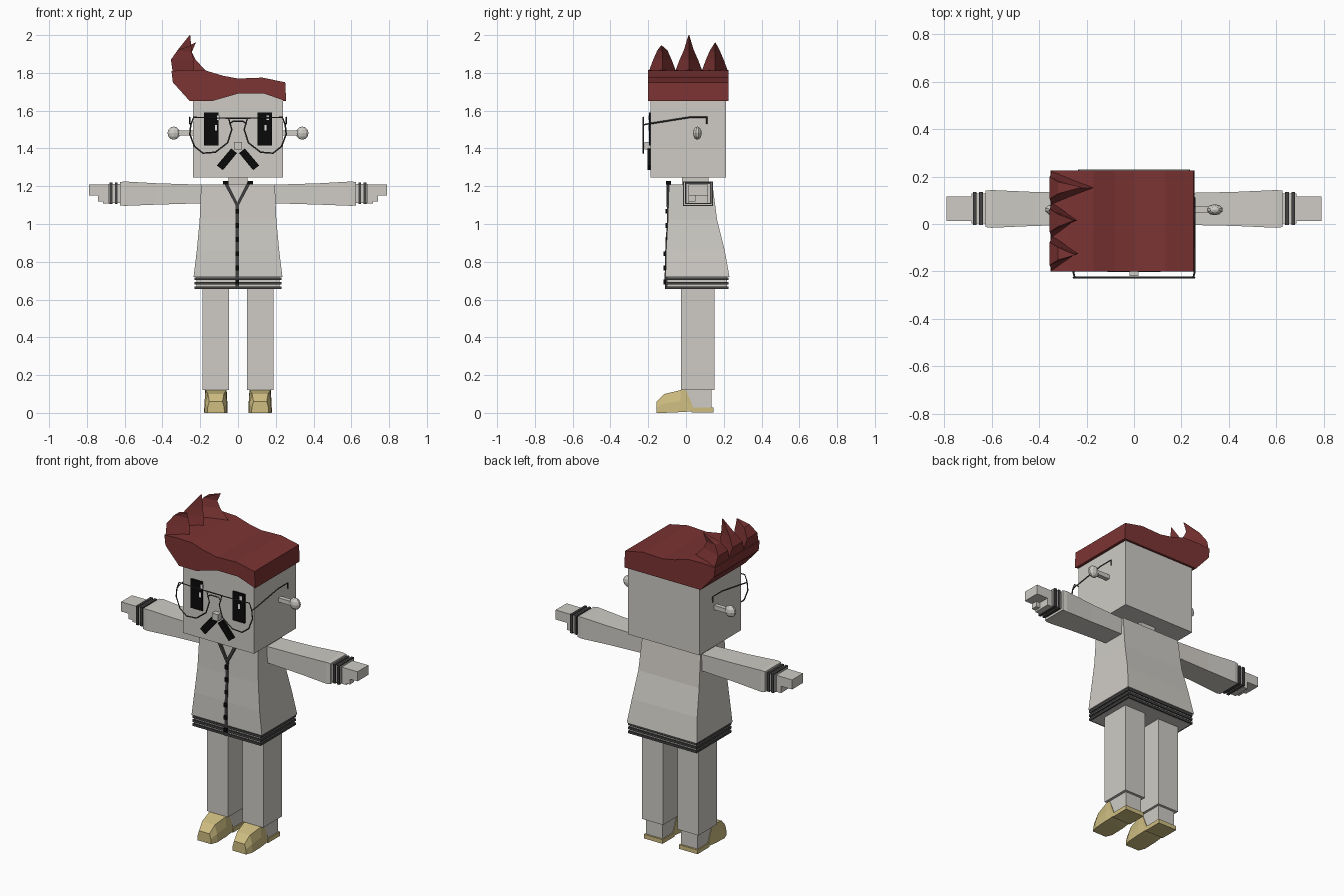
import bpy, bmesh
from mathutils import Vector

cube = bpy.data.objects.get("Cube")
if cube:
    bpy.data.objects.remove(cube, do_unlink=True)


def material(name, r, g, b):
    m = bpy.data.materials.new(name)
    m.use_nodes = True
    m.diffuse_color = (r, g, b, 1)
    m.node_tree.nodes["Principled BSDF"].inputs["Base Color"].default_value = (r, g, b, 1)
    return m


GREY = material("pale_grey", 0.62, 0.6, 0.56)
HAIR = material("dark_red", 0.2, 0.033, 0.033)
SHOE = material("tan", 0.62, 0.51, 0.22)
TRIM = material("charcoal", 0.055, 0.055, 0.055)
BLACK = material("black", 0.003, 0.003, 0.003)
WHITE = material("white", 0.8, 0.8, 0.8)


def add_mesh(name, bm, mat):
    bmesh.ops.recalc_face_normals(bm, faces=bm.faces)
    mesh = bpy.data.meshes.new(name)
    bm.to_mesh(mesh)
    bm.free()
    mesh.materials.append(mat)
    obj = bpy.data.objects.new(name, mesh)
    bpy.context.scene.collection.objects.link(obj)
    return obj


def loft(name, rings, mat):
    """Closed solid through equal-length rings of points."""
    bm = bmesh.new()
    loops = [[bm.verts.new(p) for p in ring] for ring in rings]
    n = len(loops[0])
    for a, b in zip(loops, loops[1:]):
        for i in range(n):
            j = (i + 1) % n
            bm.faces.new((a[i], a[j], b[j], b[i]))
    bm.faces.new(loops[0])
    bm.faces.new(loops[-1])
    return add_mesh(name, bm, mat)


def rect_z(x0, x1, y0, y1, z):
    return [(x0, y0, z), (x1, y0, z), (x1, y1, z), (x0, y1, z)]


def rect_x(x, y0, y1, z0, z1):
    return [(x, y0, z0), (x, y1, z0), (x, y1, z1), (x, y0, z1)]


def box(name, x0, x1, y0, y1, z0, z1, mat):
    return loft(name, [rect_z(x0, x1, y0, y1, z0), rect_z(x0, x1, y0, y1, z1)], mat)


def plate(name, outline, y0, y1, mat):
    return loft(name, [[(x, y, z) for x, z in outline] for y in (y0, y1)], mat)


def wire(name, points, mat, radius=0.004, closed=False):
    curve = bpy.data.curves.new(name, "CURVE")
    curve.dimensions = "3D"
    curve.bevel_depth = radius
    curve.bevel_resolution = 0
    curve.use_fill_caps = True
    spline = curve.splines.new("POLY")
    spline.points.add(len(points) - 1)
    for sp, p in zip(spline.points, points):
        sp.co = (*p, 1)
    spline.use_cyclic_u = closed
    curve.materials.append(mat)
    obj = bpy.data.objects.new(name, curve)
    bpy.context.scene.collection.objects.link(obj)
    return obj


# Head, neck and nose
box("head", -0.238, 0.238, -0.187, 0.212, 1.245, 1.72, GREY)
box("neck", -0.05, 0.05, -0.02, 0.12, 1.19, 1.26, GREY)
box("nose", -0.02, 0.02, -0.22, -0.18, 1.395, 1.435, GREY)

# Hair: swept block with an arched fringe and a straight back
top = [(0.255, 1.65), (0.25, 1.75), (0.13, 1.775), (0, 1.77), (-0.08, 1.785), (-0.17, 1.812),
       (-0.27, 1.815), (-0.352, 1.81), (-0.345, 1.75), (-0.255, 1.65)]
fringe = [(-0.14, 1.65), (0, 1.69), (0.14, 1.69)]
profile = top + fringe
loft("hair", [[(x, -0.2, z) for x, z in profile],
              [(x, -0.187, z) for x, z in profile],
              [(x, -0.186, z) for x, z in top] + [(x, -0.186, 1.65) for x, z in fringe],
              [(x, 0.225, z) for x, z in top] + [(x, 0.225, 1.65) for x, z in fringe]], HAIR)

# Hair spikes: three-sided horns leaning inward
for label, y0, y1, tip, foot in (("front", -0.2, -0.05, (-0.25, -0.13, 1.945), -0.235),
                                 ("middle", -0.06, 0.09, (-0.255, 0.015, 2.0), -0.24),
                                 ("back", 0.08, 0.225, (-0.225, 0.155, 1.96), -0.16)):
    mid, half = (y0 + y1) / 2, (y1 - y0) / 2
    t = Vector(tip)
    tiny = [t + Vector(d) for d in ((-0.001, -0.002, 0), (-0.001, 0.002, 0), (0.002, 0, 0))]
    loft(label + "_hair_spike", [
        [(-0.345, y0, 1.8), (-0.345, y1, 1.8), (foot, mid, 1.8)],
        [(-0.355, mid - half * 0.65, 1.87), (-0.355, mid + half * 0.65, 1.87),
         (min(foot, -0.225), mid, 1.87)],
        [(-0.32, mid - half * 0.35, 1.92), (-0.32, mid + half * 0.35, 1.92), (-0.245, mid, 1.91)],
        tiny], HAIR)

# Torso flaring towards the hem
sections = [(0.72, 0.235, -0.108, 0.23), (0.86, 0.218, -0.105, 0.205),
            (1.02, 0.203, -0.096, 0.165), (1.21, 0.195, -0.09, 0.14)]
loft("torso", [rect_z(-w, w, f, b, z) for z, w, f, b in sections], GREY)

# Waistband with three dark ribs
box("waistband", -0.22, 0.22, -0.1, 0.218, 0.655, 0.722, GREY)
for i in range(3):
    z = 0.656 + i * 0.024
    box("waistband_rib", -0.229, 0.229, -0.109, 0.226, z, z + 0.014, TRIM)

# Front zip with studs
zip_line = [(0.655, -0.112)] + [(z, f - 0.005) for z, w, f, b in sections[:3]] + [(1.11, -0.099)]
loft("zip", [rect_z(-0.012, 0.004, f, f + 0.012, z) for z, f in zip_line], TRIM)
for i in range(6):
    z = 0.68 + i * 0.075
    f = -0.118 if z < 0.9 else -0.109
    box("zip_stud", -0.013, 0.005, f, f + 0.012, z, z + 0.025, BLACK)

# Wire frames of the glasses share one outline, mirrored
lens = [(0.25, 1.525), (0.235, 1.565), (0.05, 1.56), (0.033, 1.5), (0.055, 1.43),
        (0.12, 1.38), (0.185, 1.375), (0.23, 1.41), (0.255, 1.475)]

for s, side in ((1, "left"), (-1, "right")):
    # Face
    box(side + "_eye", s * 0.102, s * 0.18, -0.196, -0.186, 1.415, 1.59, BLACK)
    cx = 0.14 if s > 0 else -0.122
    box(side + "_eye_glint", cx, cx + 0.012, -0.198, -0.19, 1.495, 1.525, WHITE)
    box(side + "_eye_upper_glint", cx + 0.01, cx + 0.024, -0.198, -0.19, 1.55, 1.575, WHITE)
    plate(side + "_moustache", [(s * x, z) for x, z in
          ((0.112, 1.31), (0.08, 1.285), (0.006, 1.375), (0.036, 1.4))], -0.203, -0.185, BLACK)

    # Ear stalk and bud
    box(side + "_ear_stalk", s * 0.23, s * 0.32, 0.047, 0.073, 1.468, 1.494, GREY)
    bm = bmesh.new()
    bmesh.ops.create_uvsphere(bm, u_segments=10, v_segments=6, radius=0.035)
    bmesh.ops.scale(bm, vec=(1, 0.66, 1), verts=bm.verts)
    bmesh.ops.translate(bm, vec=(s * 0.34, 0.06, 1.481), verts=bm.verts)
    add_mesh(side + "_ear_bud", bm, GREY)

    # Glasses
    wire(side + "_lens_frame", [(s * x, -0.226, z) for x, z in lens], TRIM, closed=True)
    wire(side + "_temple", [(s * 0.25, -0.226, 1.525), (s * 0.256, -0.2, 1.53),
                            (s * 0.256, 0.02, 1.565), (s * 0.256, 0.11, 1.565),
                            (s * 0.256, 0.11, 1.53)], TRIM)

    # Open collar
    plate(side + "_collar", [(s * x - 0.004, z) for x, z in
          ((0.075, 1.225), (0.055, 1.225), (0, 1.115), (0.003, 1.09))], -0.103, -0.088, TRIM)
    box(side + "_collar_tab", s * 0.05, s * 0.08, -0.105, -0.08, 1.21, 1.228, BLACK)

    # Sleeve, ribbed cuff and hand
    loft(side + "_sleeve", [rect_x(s * 0.18, -0.003, 0.13, 1.11, 1.208),
                            rect_x(s * 0.42, -0.008, 0.135, 1.103, 1.215),
                            rect_x(s * 0.6, -0.016, 0.143, 1.096, 1.225),
                            rect_x(s * 0.626, -0.013, 0.14, 1.099, 1.222)], GREY)
    box(side + "_cuff", s * 0.62, s * 0.685, 0.003, 0.128, 1.112, 1.213, GREY)
    for x in (0.637, 0.664):
        box(side + "_cuff_rib", s * x, s * (x + 0.015), -0.004, 0.135, 1.105, 1.22, TRIM)
    box(side + "_hand", s * 0.68, s * 0.79, 0.012, 0.116, 1.15, 1.208, GREY)
    box(side + "_palm", s * 0.68, s * 0.715, 0.012, 0.116, 1.108, 1.155, GREY)
    box(side + "_thumb", s * 0.7, s * 0.74, 0.012, 0.05, 1.118, 1.155, GREY)

    # Leg and ankle
    box(side + "_leg", s * 0.048, s * 0.188, -0.026, 0.15, 0.12, 0.67, GREY)
    box(side + "_ankle", s * 0.062, s * 0.172, 0.0, 0.135, 0.02, 0.13, GREY)

    # Shoe: rounded toe cap over a thin heel sole
    c = s * 0.117
    rings = []
    for y, z0, z1, w0, w1 in ((-0.155, 0.0, 0.06, 0.045, 0.035), (-0.115, 0.0, 0.1, 0.06, 0.042),
                              (-0.03, 0.004, 0.12, 0.062, 0.055), (0.0, 0.006, 0.12, 0.06, 0.057),
                              (0.04, 0.01, 0.025, 0.06, 0.06)):
        zm = z0 + (z1 - z0) * 0.5
        rings.append([(c - w0, y, z0), (c + w0, y, z0), (c + w0 * 0.97, y, zm),
                      (c + w1, y, z1), (c - w1, y, z1), (c - w0 * 0.97, y, zm)])
    loft(side + "_shoe", rings, SHOE)
    box(side + "_heel", c - 0.062, c + 0.062, 0.03, 0.146, 0.003, 0.028, SHOE)

# Glasses bridge
wire("glasses_bridge", [(-0.045, -0.226, 1.53), (-0.025, -0.226, 1.545),
                        (0.025, -0.226, 1.545), (0.045, -0.226, 1.53)], TRIM)
wire("glasses_brow_bar", [(-0.06, -0.226, 1.561), (0.06, -0.226, 1.561)], TRIM)
